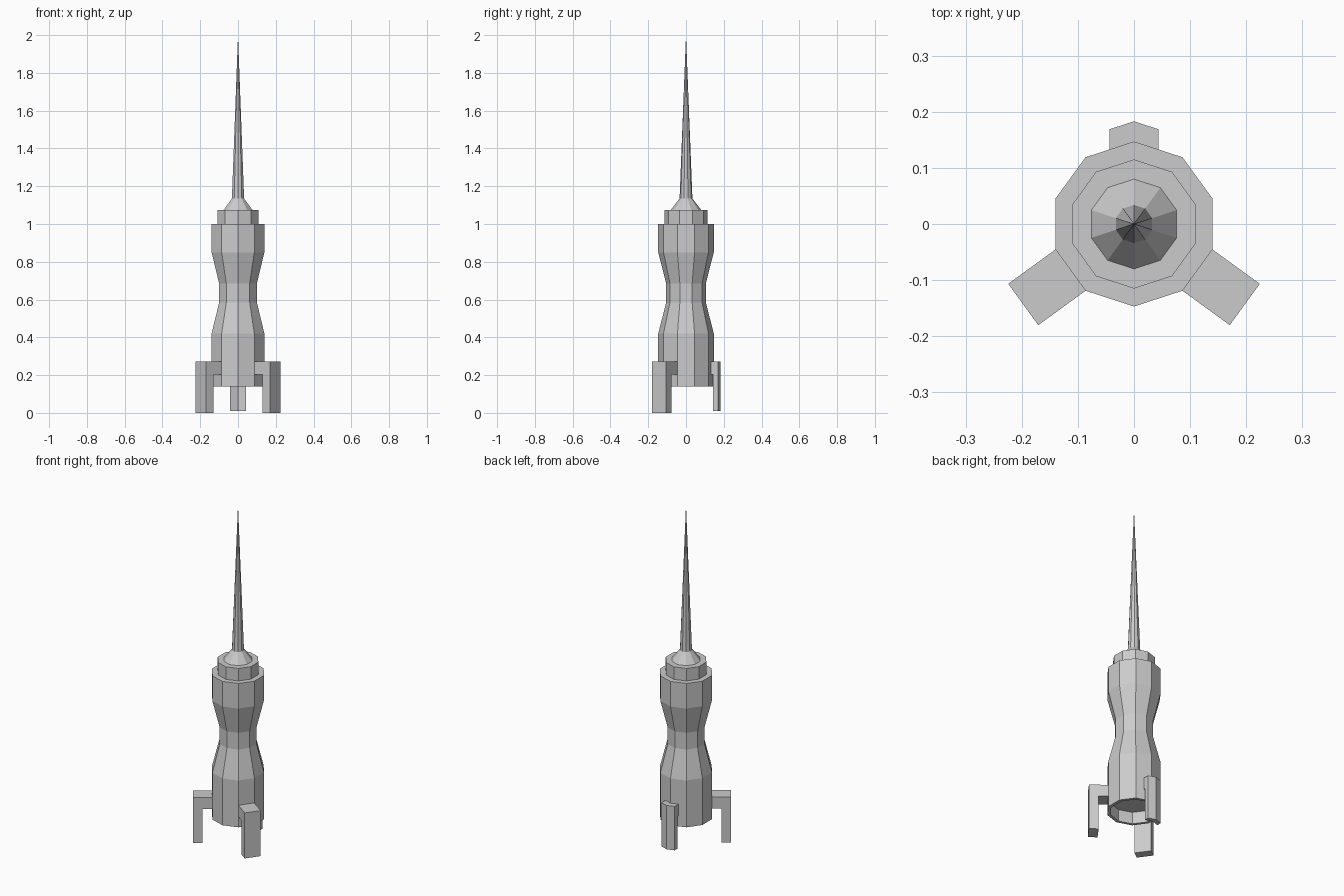
import bpy, bmesh, math
from mathutils import Matrix

if "Cube" in bpy.data.objects:
    bpy.data.objects.remove(bpy.data.objects["Cube"], do_unlink=True)

SIDES = 10
grey = bpy.data.materials.new("hull grey")
grey.use_nodes = True
COLOUR = (0.6, 0.6, 0.6, 1)
grey.diffuse_color = COLOUR
grey.node_tree.nodes["Principled BSDF"].inputs["Base Color"].default_value = COLOUR


def finish(name, bm):
    bmesh.ops.recalc_face_normals(bm, faces=bm.faces)
    mesh = bpy.data.meshes.new(name)
    bm.to_mesh(mesh)
    bm.free()
    mesh.materials.append(grey)
    obj = bpy.data.objects.new(name, mesh)
    bpy.context.collection.objects.link(obj)
    return obj


def lathe(name, profile):
    """Ten-sided turned part with a corner facing front and back; ends are capped."""
    bm = bmesh.new()
    rings = []
    for r, z in profile:
        count = SIDES if r > 0 else 1
        rings.append([bm.verts.new((r * math.sin(math.tau * i / SIDES),
                                    r * math.cos(math.tau * i / SIDES), z))
                      for i in range(count)])
    for low, high in zip(rings, rings[1:]):
        for i in range(SIDES):
            j = (i + 1) % SIDES
            if len(high) == 1:
                bm.faces.new((low[i], low[j], high[0]))
            else:
                bm.faces.new((low[i], low[j], high[j], high[i]))
    for ring in (rings[0], rings[-1]):
        if len(ring) > 1:
            bm.faces.new(ring)
    return finish(name, bm)


def leg(name, profile, half_width, bend, angle):
    """Bent leg: (distance, height) outline swept across its width, the edges set back by bend."""
    bm = bmesh.new()
    stations = [(-half_width, bend), (half_width, bend)]
    if bend:
        stations.insert(1, (0, 0))
    rows = [[bm.verts.new((d - back, w, z)) for d, z in profile] for w, back in stations]
    n = len(profile)
    for a, b in zip(rows, rows[1:]):
        for i in range(n):
            j = (i + 1) % n
            bm.faces.new((a[i], a[j], b[j], b[i]))
    bm.faces.new(rows[0])
    bm.faces.new(rows[-1])
    bm.transform(Matrix.Rotation(math.radians(angle), 4, "Z"))
    return finish(name, bm)


def outline(root, inner, outer, foot):
    return [(root, 0.272), (outer, 0.272), (outer, foot),
            (inner, foot), (inner, 0.203), (root, 0.203)]


# Waisted hull with a recessed engine opening, collar and nose cone
lathe("hull", [(0.13, 0.21), (0.13, 0.14), (0.147, 0.14), (0.147, 0.42),
               (0.105, 0.585), (0.105, 0.685), (0.147, 0.85), (0.147, 1.0),
               (0.115, 1.0), (0.115, 1.075), (0.08, 1.075), (0.034, 1.135)])

# Needle spire
lathe("spire", [(0.034, 1.135), (0, 2.0)])

# Two wide front legs, on flat sides of the hull
for side, angle in (("left", -36), ("right", -144)):
    leg("front_leg_" + side, outline(0.138, 0.192, 0.244, 0), 0.0455, 0, angle)

# Slim back leg, folded around the rear corner of the hull
leg("back_leg", outline(0.145, 0.156, 0.183, 0.01), 0.0435, 0.0141, 90)
